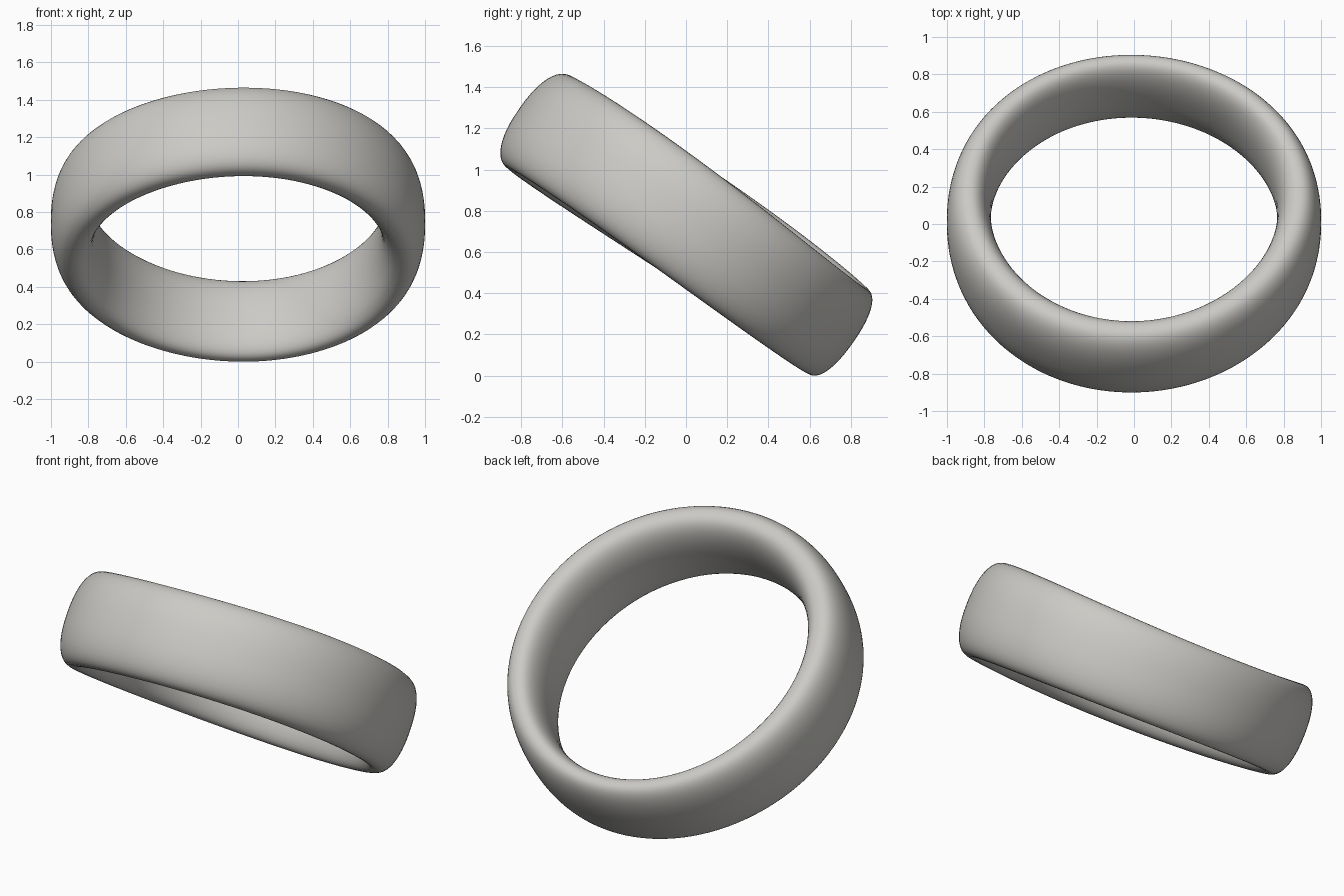
import bpy, bmesh
from math import sin, cos, pi, radians
from mathutils import Vector

cube = bpy.data.objects.get("Cube")
if cube:
    bpy.data.objects.remove(cube, do_unlink=True)

# Ring frame: tilted so the front is raised
TILT = radians(35)
side_dir = Vector((1, 0, 0))
front_dir = Vector((0, -cos(TILT), sin(TILT)))
axis_dir = Vector((0, sin(TILT), cos(TILT)))

AROUND, ACROSS = 160, 48


def rounded(v, power=2 / 2.3):
    """Softly squared sine or cosine for the band section."""
    return abs(v) ** power * (1 if v >= 0 else -1)


def band_section(phi):
    """Closed cross-section at an angle measured from the front."""
    c, c2 = cos(phi), cos(2 * phi)
    radius = 0.883 - 0.016 * c
    thick = 0.112 + 0.014 * c - 0.006 * c2
    width = 0.266 + 0.010 * c - 0.006 * c2
    wave = 0.018 * sin(phi) ** 2 + 0.010 * sin(2 * phi)
    outward = side_dir * sin(phi) + front_dir * c
    for j in range(ACROSS):
        t = 2 * pi * j / ACROSS
        yield (outward * (radius + thick * rounded(cos(t)))
               + axis_dir * (wave + width * rounded(sin(t))))


# Sweep the section around the ring
bm = bmesh.new()
loops = [[bm.verts.new(p) for p in band_section(2 * pi * i / AROUND)]
         for i in range(AROUND)]
for i in range(AROUND):
    a, b = loops[i], loops[(i + 1) % AROUND]
    for j in range(ACROSS):
        k = (j + 1) % ACROSS
        bm.faces.new((a[j], b[j], b[k], a[k])).smooth = True
bmesh.ops.recalc_face_normals(bm, faces=bm.faces)

# Rest on the ground
lowest = min(v.co.z for v in bm.verts)
bmesh.ops.translate(bm, verts=bm.verts, vec=(0, 0, -lowest))

mesh = bpy.data.meshes.new("ring_band")
bm.to_mesh(mesh)
bm.free()
ring = bpy.data.objects.new("ring_band", mesh)
bpy.context.collection.objects.link(ring)

# Warm light grey
mat = bpy.data.materials.new("warm_grey")
mat.use_nodes = True
colour = (0.60, 0.59, 0.56, 1)
mat.diffuse_color = colour
mat.node_tree.nodes["Principled BSDF"].inputs["Base Color"].default_value = colour
mesh.materials.append(mat)
